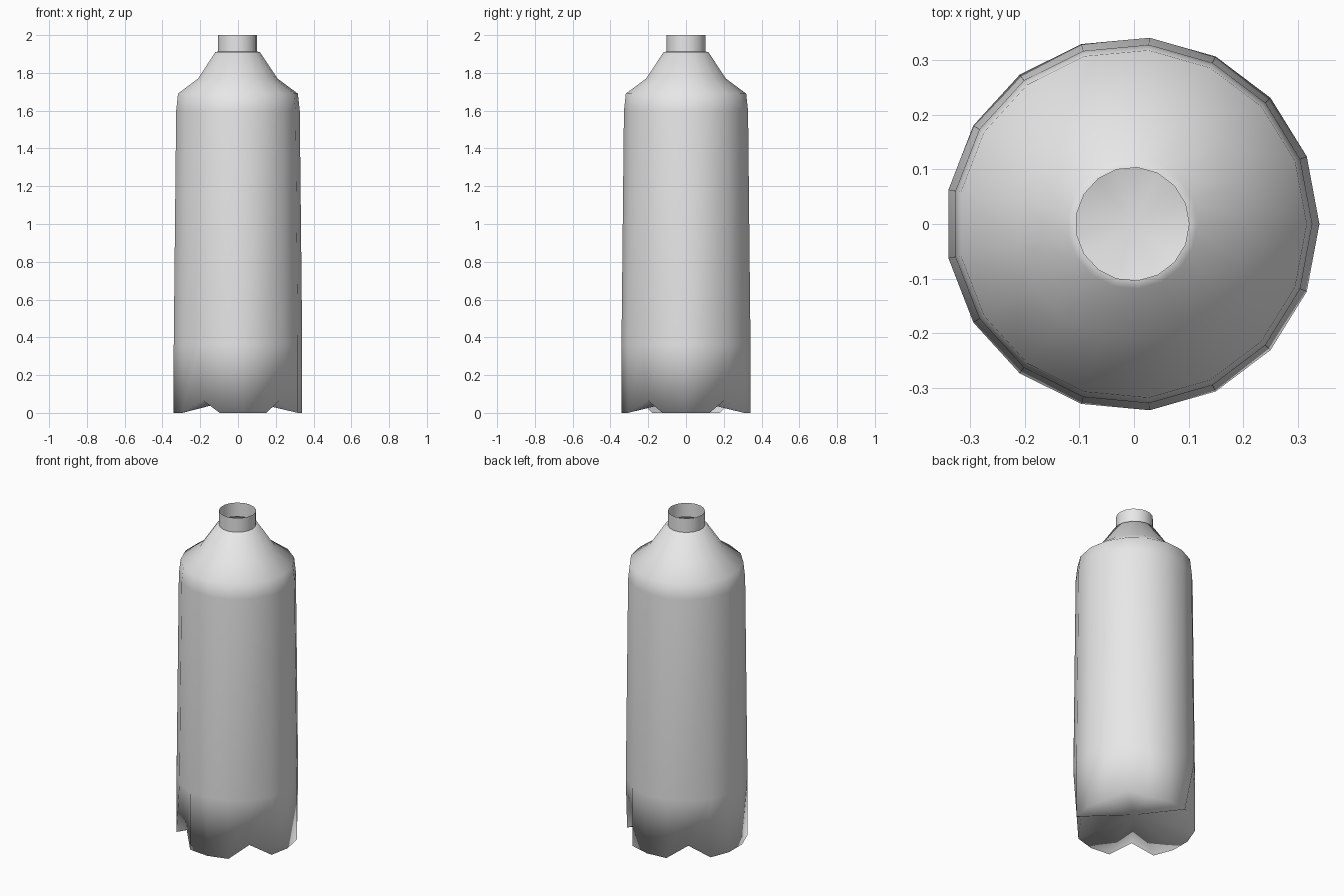
import bpy, bmesh
from math import cos, sin, tau

SIDES = 17
CENTRE_X = -0.003          # balances the odd number of sides
NOTCHES = (2, 6, 11, 15)   # segments where the base is pinched between feet

cube = bpy.data.objects.get("Cube")
if cube:
    bpy.data.objects.remove(cube, do_unlink=True)

grey = bpy.data.materials.new("plain_grey")
grey.use_nodes = True
grey.diffuse_color = (0.8, 0.8, 0.8, 1)
grey.node_tree.nodes["Principled BSDF"].inputs["Base Color"].default_value = (0.8, 0.8, 0.8, 1)


def ring(bm, radius, z):
    """One loop of points; radius and z may be functions of the segment."""
    loop = []
    for i in range(SIDES):
        r = radius(i) if callable(radius) else radius
        h = z(i) if callable(z) else z
        a = tau * i / SIDES
        loop.append(bm.verts.new((CENTRE_X + r * cos(a), r * sin(a), h)))
    return loop


def bridge(bm, low, high):
    for i in range(SIDES):
        j = (i + 1) % SIDES
        bm.faces.new((low[i], low[j], high[j], high[i]))


def lathe(name, profile, floor_z=None):
    """Stack rings into a smooth shell, with an optional fan for the floor."""
    bm = bmesh.new()
    loops = [ring(bm, r, z) for r, z in profile]
    for low, high in zip(loops, loops[1:]):
        bridge(bm, low, high)
    if floor_z is not None:
        hub = bm.verts.new((CENTRE_X, 0, floor_z))
        for i in range(SIDES):
            bm.faces.new((hub, loops[0][(i + 1) % SIDES], loops[0][i]))
    for face in bm.faces:
        face.smooth = True
    mesh = bpy.data.meshes.new(name)
    bm.to_mesh(mesh)
    bm.free()
    mesh.materials.append(grey)
    obj = bpy.data.objects.new(name, mesh)
    bpy.context.collection.objects.link(obj)
    return obj


# Body: four-footed base, tapering wall, two-step shoulder and neck ledge
lathe("bottle_body", [
    (lambda i: 0.30 if i in NOTCHES else 0.343,
     lambda i: 0.065 if i in NOTCHES else 0.0),
    (0.343, 0.36),
    (0.33, 1.6),
    (0.32, 1.69),
    (0.212, 1.77),
    (0.119, 1.91),
    (0.104, 1.913),
], floor_z=0.075)

# Neck: open straight collar
lathe("bottle_neck", [(0.104, 1.913), (0.104, 2.0)])
